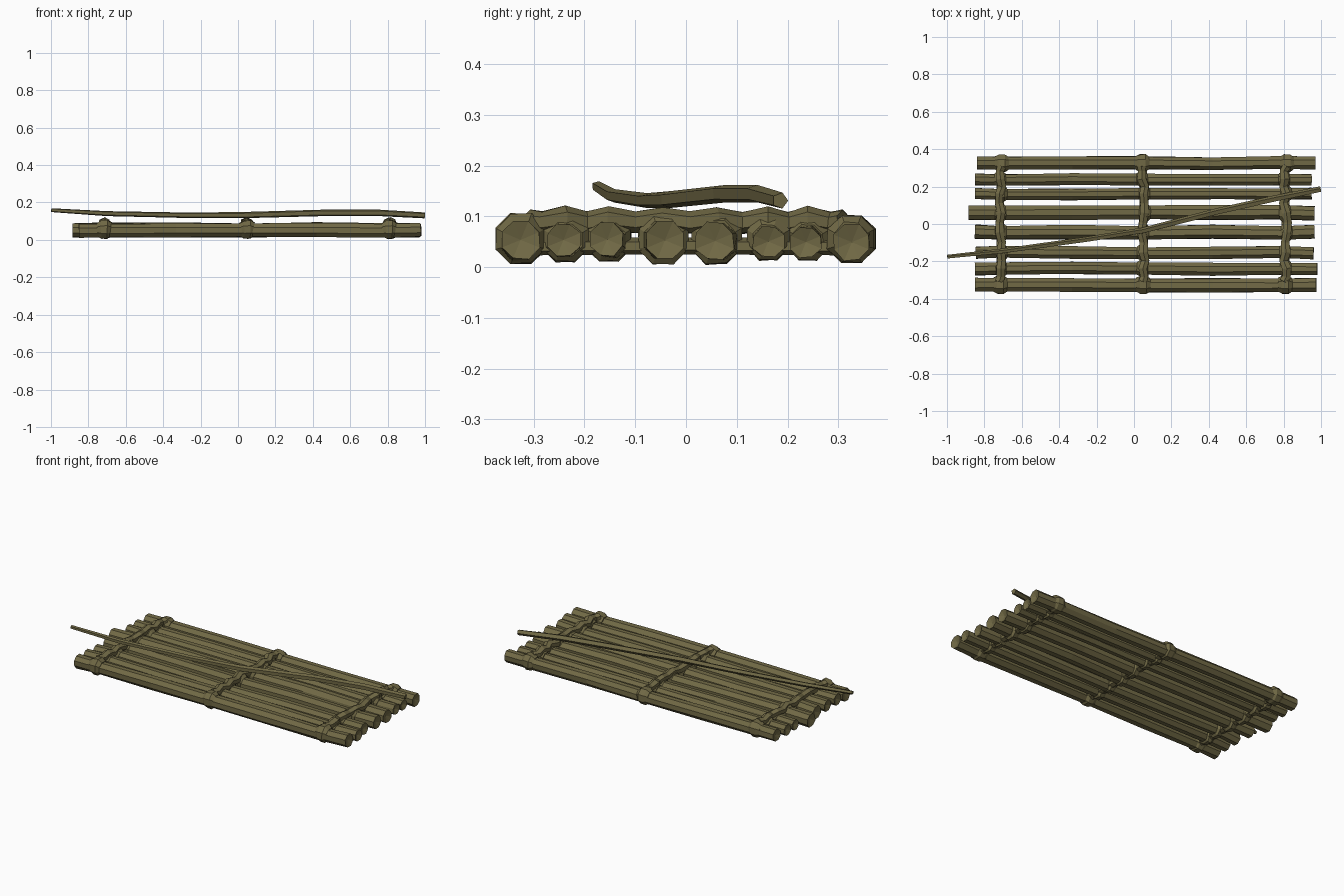
import bpy, bmesh, math, random
from mathutils import Vector

if "Cube" in bpy.data.objects:
    bpy.data.objects.remove(bpy.data.objects["Cube"])

random.seed(7)
wood = bpy.data.materials.new("olive wood")
wood.diffuse_color = (0.165, 0.142, 0.06, 1)
wood.use_nodes = True
wood.node_tree.nodes["Principled BSDF"].inputs["Base Color"].default_value = wood.diffuse_color


def tube(name, path, radii, sides=8, jitter=0.0, squash=1.0, sink=0.0):
    """Faceted tube along a path; sink recesses the end centres."""
    bm = bmesh.new()
    pts = [Vector(p) for p in path]
    rings = []
    for i, p in enumerate(pts):
        d = (pts[min(i + 1, len(pts) - 1)] - pts[max(i - 1, 0)]).normalized()
        side = d.cross(Vector((0, 0, 1))).normalized()
        up = side.cross(d)
        ring = []
        for k in range(sides):
            a = 2 * math.pi * (k + 0.5) / sides
            r = radii[i] * (1 + random.uniform(-jitter, jitter))
            v = p + side * math.cos(a) * r + up * math.sin(a) * r * squash
            v.z = max(v.z, 0)
            ring.append(bm.verts.new(v))
        rings.append(ring)
    for a, b in zip(rings, rings[1:]):
        for k in range(sides):
            j = (k + 1) % sides
            bm.faces.new((a[k], a[j], b[j], b[k]))
    for ring, p, q in ((rings[0], pts[0], pts[1]), (rings[-1], pts[-1], pts[-2])):
        c = bm.verts.new(p + (q - p).normalized() * sink)
        for k in range(sides):
            bm.faces.new((ring[k], ring[(k + 1) % sides], c))
    bmesh.ops.recalc_face_normals(bm, faces=bm.faces)
    me = bpy.data.meshes.new(name)
    bm.to_mesh(me)
    bm.free()
    me.materials.append(wood)
    ob = bpy.data.objects.new(name, me)
    bpy.context.collection.objects.link(ob)
    return ob


# Logs: y centre, left end, right end, radius
logs = [(-0.325, -0.85, 0.975, 0.040), (-0.238, -0.85, 0.98, 0.036),
        (-0.152, -0.845, 0.96, 0.035), (-0.045, -0.85, 0.965, 0.040),
        (0.060, -0.885, 0.965, 0.041), (0.162, -0.85, 0.95, 0.033),
        (0.240, -0.85, 0.95, 0.033), (0.326, -0.84, 0.97, 0.038)]
ties = [-0.715, 0.05, 0.81]

for n, (y, x0, x1, r) in enumerate(logs, 1):
    xs = [x0, -0.72, -0.33, 0.05, 0.42, 0.80, x1]
    path = [(x, y + random.uniform(-0.004, 0.004),
             0.052 + random.uniform(-0.003, 0.003)) for x in xs]
    tube(f"log_{n}", path, [r * s for s in (1, 0.97, 1.0, 0.97, 1.0, 0.97, 0.98)],
         8, 0.07, 1.0, 0.012)

# Lashings: a rope collar round every log, tied by a strand across the top
for t, tx in enumerate(ties, 1):
    for n, (y, x0, x1, r) in enumerate(logs, 1):
        w = 0.036 if n in (1, 8) else 0.027
        cx = tx + random.uniform(-0.008, 0.008)
        rr = r + 0.011
        tube(f"lashing_{t}_collar_{n}",
             [(cx - w, y, 0.054), (cx - w * 0.4, y, 0.055),
              (cx + w * 0.5, y, 0.056), (cx + w, y, 0.054)],
             [r * 0.98, rr, rr * 1.03, r * 0.98], 8, 0.05)
    path, rad = [], []
    for i, (y, _, _, r) in enumerate(logs):
        edge = i in (0, 7)
        path.append((tx + random.uniform(-0.01, 0.01),
                     y * (0.95 if edge else 1), 0.09 if edge else 0.096))
        rad.append(0.027 + random.uniform(-0.002, 0.002))
        if i < 7:
            path.append((tx + random.uniform(-0.012, 0.012),
                         (y + logs[i + 1][0]) / 2, 0.088))
            rad.append(0.025)
    tube(f"lashing_{t}_strand", path, rad, 6, 0.08, 0.85)
    # lower strand tucked between the logs
    tube(f"lashing_{t}_under_strand",
         [(tx, -0.32, 0.04), (tx, 0, 0.042), (tx, 0.32, 0.04)],
         [0.024] * 3, 6, 0.0, 0.7)

# Punting pole lying diagonally on the deck
tube("pole",
     [(-0.998, -0.175, 0.159), (-0.70, -0.145, 0.141), (-0.25, -0.082, 0.131),
      (0.05, -0.035, 0.133), (0.45, 0.068, 0.144), (0.75, 0.135, 0.144),
      (0.998, 0.185, 0.131)],
     [0.011, 0.014, 0.015, 0.017, 0.018, 0.018, 0.016], 5, 0.05)
